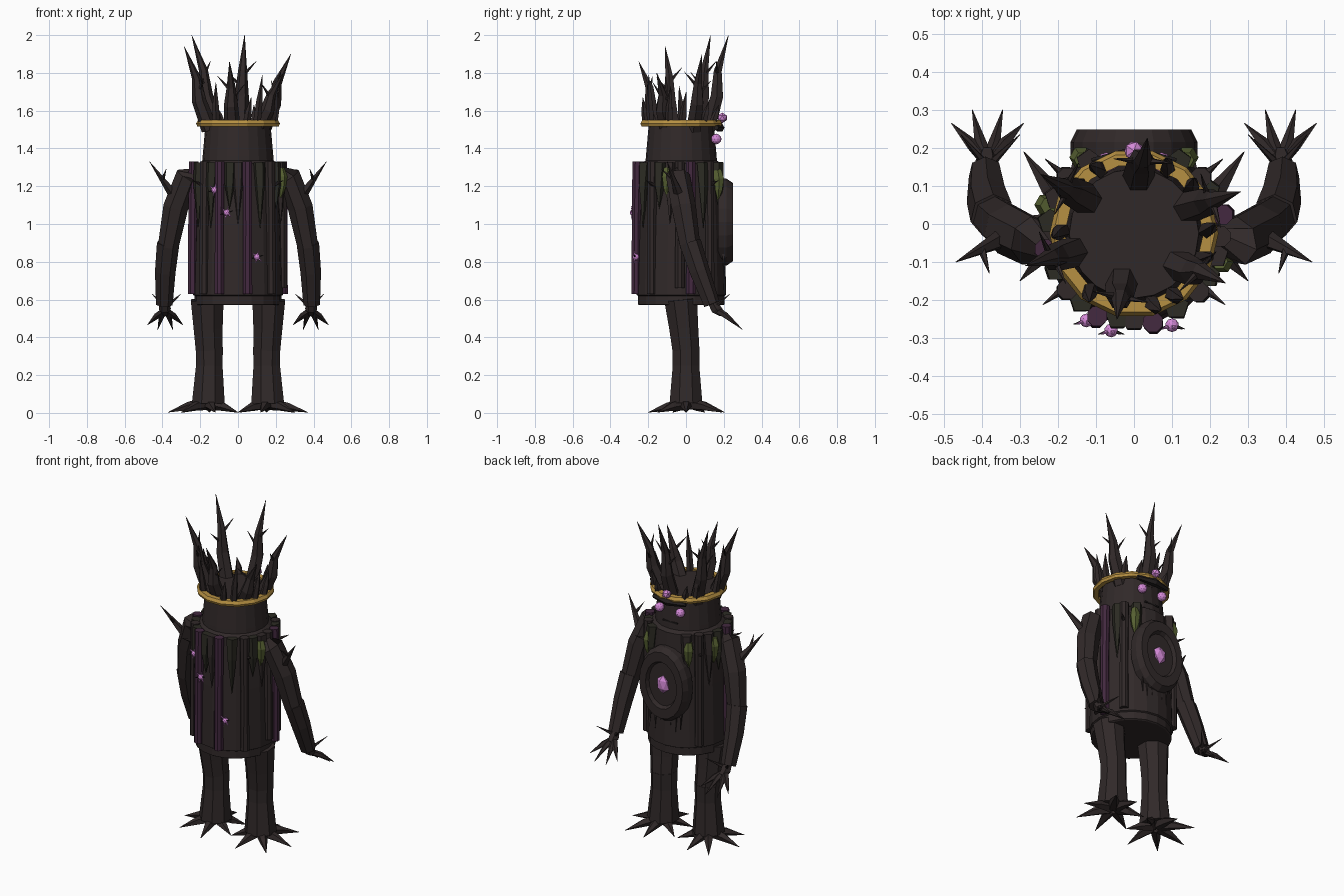
import bpy, bmesh, math, random
from mathutils import Vector, Matrix

if "Cube" in bpy.data.objects:
    bpy.data.objects.remove(bpy.data.objects["Cube"])

random.seed(4)


def material(name, rgb):
    m = bpy.data.materials.new(name)
    m.diffuse_color = (*rgb, 1)
    m.use_nodes = True
    m.node_tree.nodes["Principled BSDF"].inputs["Base Color"].default_value = m.diffuse_color
    return m


BARK = material("dark bark", (0.030, 0.022, 0.022))
DEEP = material("black wood", (0.017, 0.014, 0.014))
PURPLE = material("purple bark", (0.056, 0.022, 0.050))
GREEN = material("mossy bark", (0.025, 0.024, 0.017))
MOSS = material("moss", (0.095, 0.12, 0.032))
GOLD = material("gold", (0.47, 0.28, 0.055))
PINK = material("pink crystal", (0.66, 0.25, 0.68))
CY = -0.025  # y of the trunk axis


def finish(bm, name, mat):
    bmesh.ops.recalc_face_normals(bm, faces=bm.faces)
    me = bpy.data.meshes.new(name)
    bm.to_mesh(me)
    bm.free()
    me.materials.append(mat)
    ob = bpy.data.objects.new(name, me)
    bpy.context.collection.objects.link(ob)
    return ob


def skin(bm, rings, closed=False):
    n = len(rings[0])
    pairs = list(zip(rings, rings[1:])) + ([(rings[-1], rings[0])] if closed else [])
    for a, b in pairs:
        for i in range(n):
            j = (i + 1) % n
            bm.faces.new((a[i], a[j], b[j], b[i]))
    if not closed:
        bm.faces.new(rings[0])
        bm.faces.new(rings[-1])


def tube(name, pts, radii, mat, sides=6):
    """Tapered faceted limb along a path."""
    pts = [Vector(p) for p in pts]
    bm = bmesh.new()
    rings = []
    for k, p in enumerate(pts):
        t = (pts[min(k + 1, len(pts) - 1)] - pts[max(k - 1, 0)]).normalized()
        ref = Vector((1, 0, 0)) if abs(t.x) < 0.8 else Vector((0, 1, 0))
        u = t.cross(ref).normalized()
        v = t.cross(u)
        r = max(radii[k], 0.001)
        rings.append([bm.verts.new(p + r * (math.cos(a) * u + math.sin(a) * v))
                      for a in (math.tau * (i + 0.5) / sides for i in range(sides))])
    skin(bm, rings)
    return finish(bm, name, mat)


def spike(name, a, b, r, mat=BARK, sides=5):
    return tube(name, [a, b], [r, 0], mat, sides)


def lathe(name, profile, mat, sides, matrix, closed=False):
    """Turned shape from (radius, height) points."""
    bm = bmesh.new()
    rings = [[bm.verts.new(matrix @ Vector((r * math.cos(a), r * math.sin(a), h)))
              for a in (math.tau * i / sides for i in range(sides))] for r, h in profile]
    skin(bm, rings, closed)
    return finish(bm, name, mat)


def ball(name, c, r, mat=PINK, scale=(1, 1, 1), detail=2):
    bm = bmesh.new()
    bmesh.ops.create_icosphere(bm, subdivisions=detail, radius=r)
    bmesh.ops.scale(bm, vec=scale, verts=bm.verts)
    bmesh.ops.translate(bm, vec=c, verts=bm.verts)
    return finish(bm, name, mat)


def around(deg, r, z):
    a = math.radians(deg)
    return Vector((r * math.cos(a), CY + r * math.sin(a), z))


# Trunk, head and crown band
axis = Matrix.Translation((0, CY, 0))
lathe("torso", [(0.222, 0.57), (0.23, 0.575), (0.23, 0.62), (0.238, 0.625), (0.228, 1.0),
                (0.212, 1.32), (0.19, 1.335)], BARK, 20, axis)
lathe("head", [(0.19, 1.32), (0.187, 1.36), (0.172, 1.53), (0.17, 1.545)], BARK, 20, axis)
lathe("crown_band", [(0.19, 1.517), (0.216, 1.517), (0.222, 1.532), (0.212, 1.55), (0.182, 1.55)],
      GOLD, 14, axis, True)

# Crown branches: base, tip, each with twigs
branches = [((0.01, 0.115), (0.035, 0.225, 2.0)), ((-0.115, 0.06), (-0.245, 0.13, 2.0)),
            ((-0.15, -0.07), (-0.285, -0.11, 1.94)), ((-0.03, -0.14), (-0.045, -0.25, 1.86)),
            ((0.10, -0.10), (0.24, -0.155, 1.80)), ((0.13, 0.04), (0.28, 0.085, 1.90))]
for bx, by in [b[0] for b in branches]:
    tip = Vector(dict(branches)[(bx, by)])
    base = Vector((bx, by, 1.50))
    out = Vector((bx, by, 0)).normalized()
    mid = base.lerp(tip, 0.35) + 0.01 * out
    high = base.lerp(tip, 0.62) - 0.015 * out
    tube("crown_branch", [base, mid, high, tip], [0.044, 0.038, 0.024, 0], BARK)
    side = Vector((-by, bx, 0)).normalized()
    for f, s in ((0.35, 1), (0.8, -1)):
        p = mid.lerp(high, f)
        spike("crown_twig", p, p + side * s * 0.075 + Vector((0, 0, 0.08)), 0.012)

# Short splinters along the crown rim
for d, h in ((2, .17), (38, .12), (62, .1), (118, .1), (138, .2), (178, .2), (198, .25),
             (232, .22), (284, .14), (302, .26), (340, .2)):
    tube("rim_splinter", [around(d, 0.188, 1.53), around(d + 2, 0.202, 1.53 + h * 0.45),
                          around(d + 5, 0.215, 1.53 + h)], [0.022, 0.018, 0], BARK, 5)

# Face: brow slab and three eyes
tube("brow", [(-0.11, 0.16, 1.51), (0, 0.18, 1.51), (0.11, 0.16, 1.51)],
     [0.013, 0.024, 0.013], DEEP, 6)
for x, y, z in ((-0.072, 0.160, 1.45), (0.072, 0.160, 1.45), (0, 0.192, 1.562)):
    ball("eye", (x, y, z), 0.028, detail=1 if z > 1.5 else 2)
tube("mouth", [(-0.05, 0.157, 1.375), (0.05, 0.157, 1.375)], [0.006, 0.006], DEEP, 4)

# Chest knot: raised oval rim, sunken disc, crystal and drips
knot = Matrix.Translation((0, 0.17, 1.01)) @ Matrix.Diagonal((0.167, 1, 0.23, 1)) \
    @ Matrix.Rotation(-math.pi / 2, 4, 'X')
lathe("knot_rim", [(1, 0.0), (1, 0.045), (0.9, 0.078), (0.64, 0.078), (0.58, 0.055), (0.58, 0.0)],
      BARK, 20, knot, True)
lathe("knot_hollow", [(0.62, 0.0), (0.62, 0.056)], BARK, 20, knot)
ball("knot_crystal", (0, 0.226, 1.01), 0.056, PINK, (0.8, 0.4, 1), 1)
for i in range(7):
    x = (i - 3) * 0.035
    spike("knot_drip", (x, 0.198, 0.81 + abs(x) * 0.3), (x, 0.205, 0.74 - 0.03 * (i % 2)), 0.009, BARK, 4)

# Bark staves: full-length ribs around the trunk
ribs = [(282, PURPLE, 0.63), (246, PURPLE, 0.63), (358, BARK, 0.66), (12, PURPLE, 0.63),
        (190, PURPLE, 0.63), (220, BARK, 0.63), (318, BARK, 0.63),
        (40, BARK, 0.64), (140, BARK, 0.64)]
for d, m, low in ribs:
    r = 0.244 if m is PURPLE else 0.234
    tube("bark_rib", [around(d, r, low), around(d, r, 1.0), around(d, r - 0.006, 1.33)],
         [0.027, 0.025, 0.028], m, 8)

# Hanging roots that taper downward
for i, d in enumerate((232, 259, 270, 300, 330, 345, 205, 172, 155, 30, 58, 122)):
    low = (0.98, 1.08, 1.0)[i % 3]
    m = GREEN if i % 3 != 2 else BARK
    tube("hanging_root", [around(d, 0.222, 1.325), around(d, 0.232, 1.2), around(d, 0.234, low)],
         [0.034, 0.027, 0], m, 5)

# Moss clumps
for d, z in ((55, 1.21), (125, 1.21), (342, 1.22), (162, 1.22)):
    tube("moss_clump", [around(d, 0.236, z + 0.075), around(d, 0.244, z + 0.03),
                        around(d, 0.242, z - 0.03), around(d, 0.238, z - 0.08)],
         [0.022, 0.03, 0.022, 0.004], MOSS, 6)

# Blossoms with small thorns
for x, z in ((-0.125, 1.18), (-0.06, 1.06), (0.10, 0.825)):
    y = CY - math.sqrt(0.25 ** 2 - x * x) - 0.012
    c = Vector((x, y, z))
    ball("blossom", c, 0.018)
    for i in range(6):
        a = i * math.tau / 6 + 0.3
        spike("blossom_thorn", c, c + Vector((0.036 * math.cos(a), -0.010, 0.036 * math.sin(a))),
              0.009, PINK if i % 3 else DEEP, 4)

# Small thorns around the trunk
for d in (40, 140, 322, 218):
    spike("trunk_thorn", around(d, 0.22, 1.2), around(d, 0.305, 1.23), 0.016)

# Limbs, one set per side
for s in (-1, 1):
    def P(x, y, z):
        return Vector((s * x, y, z))
    # Arm in two segments
    tube("upper_arm", [P(0.20, -0.055, 1.27), P(0.27, -0.045, 1.25), P(0.33, -0.015, 1.09),
                       P(0.37, 0.02, 0.88)], [0.045, 0.066, 0.068, 0.056], BARK, 7)
    tube("forearm", [P(0.37, 0.02, 0.90), P(0.385, 0.07, 0.75), P(0.39, 0.135, 0.575)],
         [0.061, 0.056, 0.045], BARK, 7)
    spike("shoulder_thorn", P(0.33, -0.03, 1.14), P(0.468, -0.10, 1.33), 0.030)
    spike("shoulder_twig", P(0.40, -0.065, 1.235), P(0.38, -0.13, 1.29), 0.012)
    # Hand with clawed fingers
    tube("palm", [P(0.39, 0.13, 0.60), P(0.387, 0.16, 0.55), P(0.385, 0.19, 0.525)],
         [0.024, 0.032, 0.020], BARK)
    for tx, ty, tz in ((0.29, 0.265, 0.465), (0.345, 0.30, 0.44), (0.425, 0.30, 0.44), (0.48, 0.265, 0.465)):
        tube("finger", [P(0.385, 0.16, 0.545), P(0.385 + (tx - 0.385) * 0.45, 0.21, 0.515), P(tx, ty, tz)],
             [0.018, 0.017, 0], BARK, 5)
    for tx in (0.30, 0.455):
        spike("wrist_thorn", P(0.385, 0.15, 0.56), P(tx, 0.235, 0.63), 0.013)
    # Leg in two segments
    tube("thigh", [P(0.163, -0.028, 0.60), P(0.158, -0.012, 0.45), P(0.152, 0.0, 0.33)],
         [0.094, 0.083, 0.077], BARK, 8)
    tube("shin", [P(0.152, 0.0, 0.35), P(0.152, 0.0, 0.25), P(0.157, 0.0, 0.05)],
         [0.078, 0.076, 0.094], BARK, 8)
    # Root toes
    for tx, ty in ((0.37, 0.0), (0.29, 0.19), (0.15, 0.205), (0.01, 0.10), (0.0, -0.07), (0.12, -0.20), (0.30, -0.15)):
        dx, dy = tx - 0.157, ty
        tube("root_toe", [P(0.157 + dx * 0.1, dy * 0.1, 0.048), P(0.157 + dx * 0.5, dy * 0.5, 0.034),
                          P(tx, ty, 0.003)], [0.034, 0.024, 0], BARK, 5)
